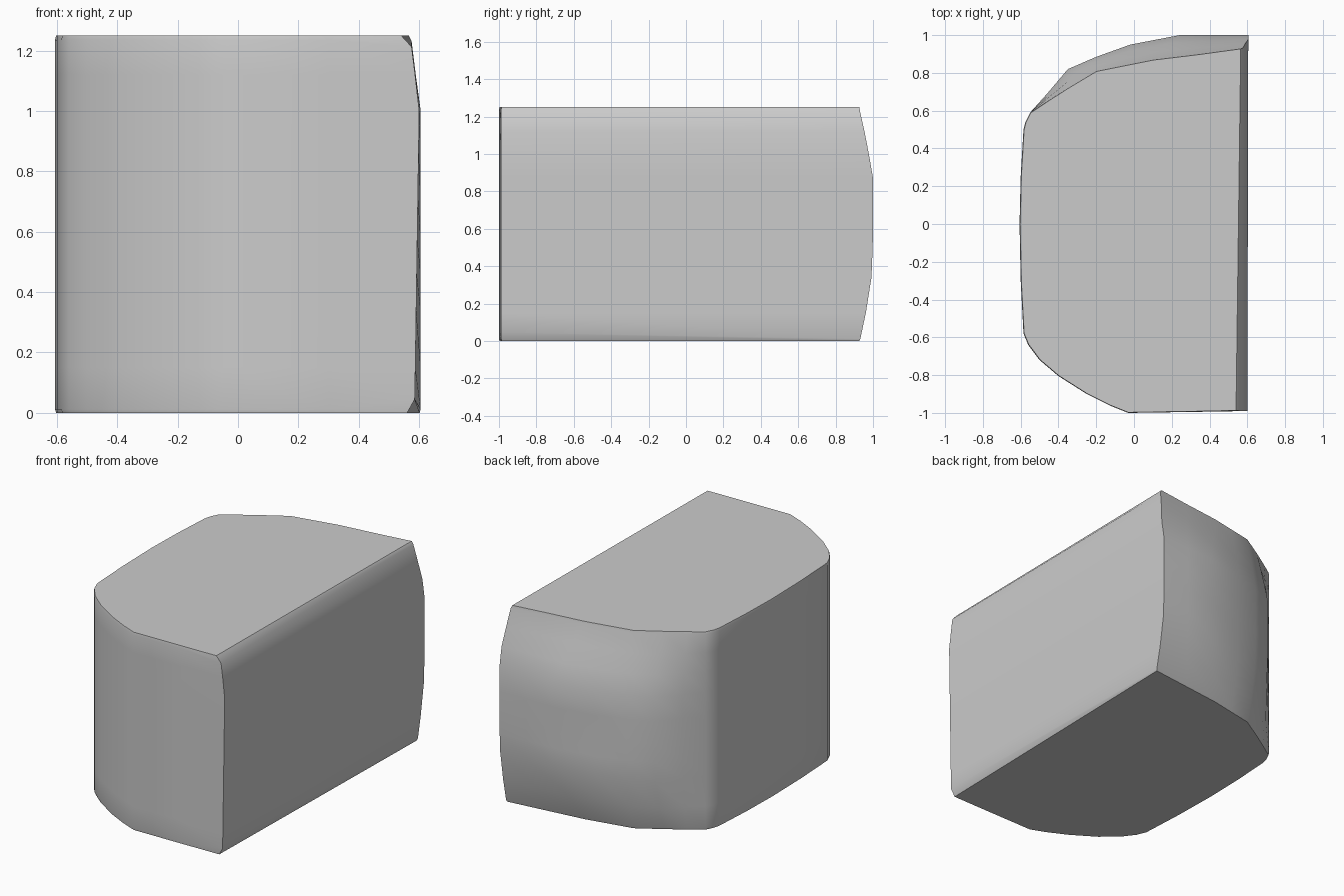
import bpy, bmesh, math

cube = bpy.data.objects.get("Cube")
if cube:
    bpy.data.objects.remove(cube, do_unlink=True)

stone = bpy.data.materials.new("plain grey")
stone.use_nodes = True
GREY = (0.6, 0.6, 0.6, 1)
stone.diffuse_color = GREY
stone.node_tree.nodes["Principled BSDF"].inputs["Base Color"].default_value = GREY

# Plan of the rounded front and the long bowed side
FRONT = [(0.6, -0.99), (0.3, -0.995), (-0.03, -1), (-0.13, -0.96), (-0.25, -0.9),
         (-0.4, -0.805), (-0.5, -0.72), (-0.56, -0.64), (-0.585, -0.58),
         (-0.6, -0.3), (-0.606, 0), (-0.6, 0.25), (-0.585, 0.5), (-0.575, 0.54), (-0.55, 0.59)]
# Plan of the back: flat at the rims, bulging in the middle
BACK_RIM = [(-0.46, 0.65), (-0.35, 0.72), (-0.2, 0.81), (-0.05, 0.84),
            (0.1, 0.87), (0.35, 0.9), (0.605, 0.93)]
BACK_MID = [(-0.46, 0.69), (-0.35, 0.82), (-0.2, 0.885), (-0.02, 0.95),
            (0.24, 1.0), (0.42, 1.0), (0.605, 1.0)]


def right_edge(z, back):
    """Limit of the flat side, leaning in at the top."""
    low = 0.605 if back else 0.585 + 0.015 * min(z, 1)
    lean = max(0, z - 1) / 0.22
    return low + (0.575 - low) * min(lean, 1)


def ring(z, bulge, inset=0.0):
    pts = list(FRONT)
    for (ax, ay), (bx, by) in zip(BACK_RIM, BACK_MID):
        x, y = ax + (bx - ax) * bulge, ay + (by - ay) * bulge
        # shallow hollow in the middle of the back
        y -= 0.02 * math.exp(-((x - 0.1) / 0.16) ** 2 - ((z - 0.58) / 0.16) ** 2)
        pts.append((x, y))
    pts[0] = (right_edge(z, False), pts[0][1])
    pts[-1] = (right_edge(z, True), pts[-1][1])
    return [(x * (1 - inset), y * (1 - inset * 0.5), z) for x, y in pts]


# Block body, lofted from stacked rings
bm = bmesh.new()
levels = [(0.012, 0.03, 0), (0.15, 0.45, 0), (0.34, 0.88, 0), (0.46, 0.95, 0), (0.58, 1, 0),
          (0.72, 1, 0), (0.87, 1, 0), (1.0, 0.68, 0), (1.12, 0.35, 0), (1.235, 0, 0)]
rings = [[bm.verts.new(p) for p in ring(*lv)] for lv in levels]

# Narrow sloping chamfers along the flat side
rings[0][0].co.z = 0.045
rings[-1][0].co.z = 1.212
rings[-1][-1].co.z = 1.23
bottom = [bm.verts.new((x, y, 0)) for x, y, z in ring(0, 0, 0.006)]
top = [bm.verts.new((x, y, 1.25)) for x, y, z in ring(1.25, 0, 0.006)]
bottom[0].co.x = 0.56
top[0].co.x = 0.54
top[-1].co.x = 0.565
rings = [bottom] + rings + [top]

n = len(bottom)
for lo, hi in zip(rings, rings[1:]):
    for i in range(n):
        j = (i + 1) % n
        bm.faces.new((lo[i], lo[j], hi[j], hi[i]))
bm.faces.new(bottom)
bm.faces.new(top)
bmesh.ops.recalc_face_normals(bm, faces=bm.faces)

mesh = bpy.data.meshes.new("block_body")
bm.to_mesh(mesh)
bm.free()
mesh.materials.append(stone)
body = bpy.data.objects.new("block_body", mesh)
bpy.context.collection.objects.link(body)
bpy.context.view_layer.objects.active = body
body.select_set(True)
bpy.ops.object.shade_smooth_by_angle(angle=math.radians(32))
